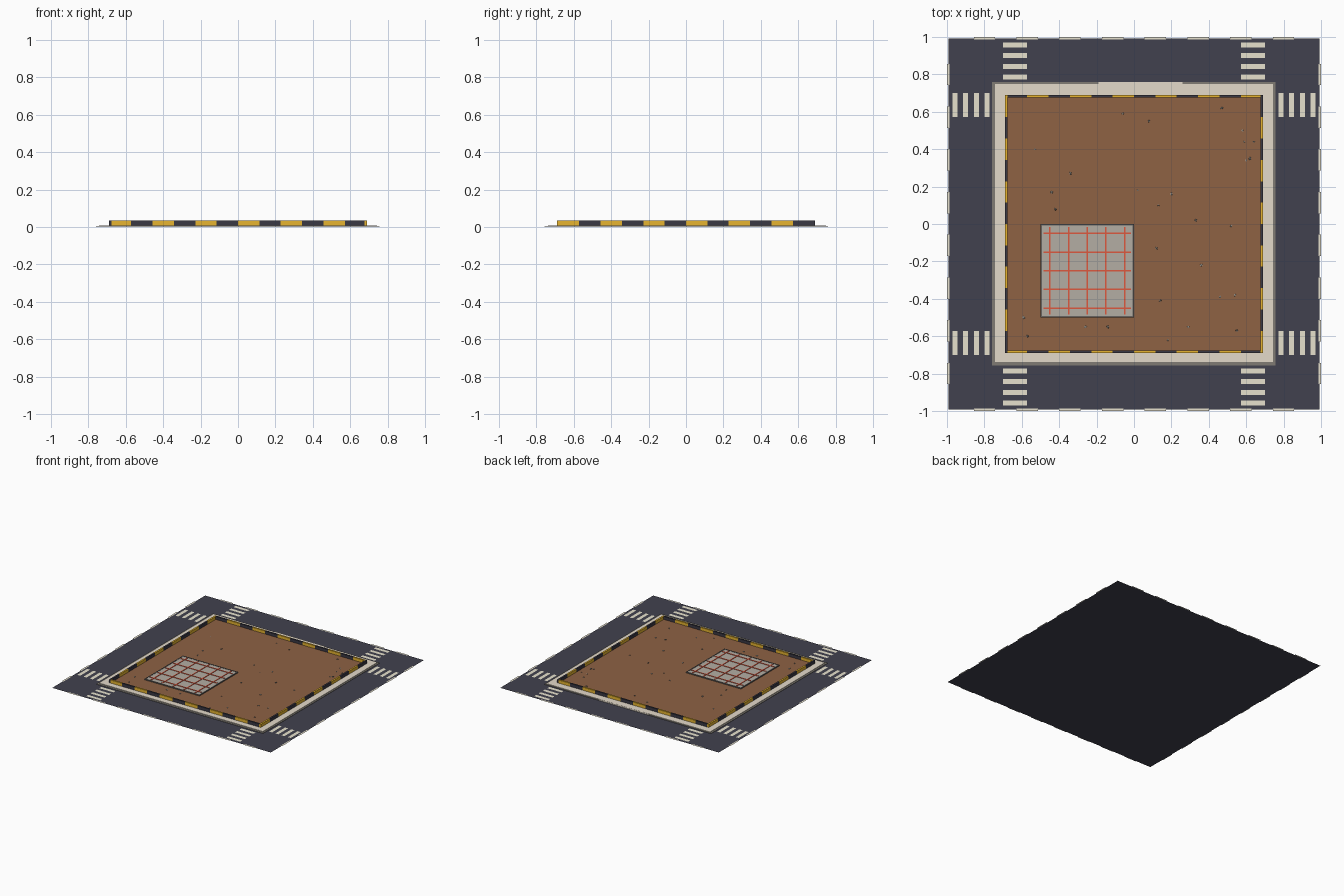
import bpy, bmesh, math, random
from mathutils import Matrix, Vector

if "Cube" in bpy.data.objects:
    bpy.data.objects.remove(bpy.data.objects["Cube"])

random.seed(4)


def material(name, r, g, b):
    lin = [((c / 255 + 0.055) / 1.055) ** 2.4 for c in (r, g, b)]
    m = bpy.data.materials.new(name)
    m.diffuse_color = (*lin, 1)
    m.use_nodes = True
    m.node_tree.nodes["Principled BSDF"].inputs["Base Color"].default_value = m.diffuse_color
    return m


ASPHALT = material("asphalt", 65, 65, 78)
PAINT = material("road paint", 232, 226, 206)
PAVING = material("pale paving", 228, 218, 202)
CURB = material("curb grey", 128, 123, 115)
DIRT = material("brown dirt", 142, 98, 68)
CONCRETE = material("concrete", 180, 174, 163)
FORM = material("formwork grey", 104, 101, 98)
RED = material("rust red", 222, 88, 62)
YELLOW = material("barrier yellow", 232, 182, 48)
DARK = material("barrier dark", 58, 56, 68)


def box(bm, x0, x1, y0, y1, z0, z1, mi=0, rot=None):
    """Add a box; a zero height gives a single upward face."""
    rot = rot or Matrix.Identity(4)
    if z1 > z0:
        vs = bmesh.ops.create_cube(bm, size=1)["verts"]
        for v in vs:
            v.co = Vector(((x0 + x1) / 2 + v.co.x * (x1 - x0),
                           (y0 + y1) / 2 + v.co.y * (y1 - y0),
                           (z0 + z1) / 2 + v.co.z * (z1 - z0)))
            v.co = rot @ v.co
        for f in {f for v in vs for f in v.link_faces}:
            f.material_index = mi
    else:
        pts = [(x0, y0), (x1, y0), (x1, y1), (x0, y1)]
        f = bm.faces.new([bm.verts.new(rot @ Vector((x, y, z0))) for x, y in pts])
        f.material_index = mi


def finish(name, bm, *mats):
    me = bpy.data.meshes.new(name)
    bm.to_mesh(me)
    bm.free()
    for m in mats:
        me.materials.append(m)
    ob = bpy.data.objects.new(name, me)
    bpy.context.collection.objects.link(ob)
    return ob


def single(name, mat, *dims):
    bm = bmesh.new()
    box(bm, *dims)
    return finish(name, bm, mat)


quarters = [Matrix.Rotation(k * math.pi / 2, 4, "Z") for k in range(4)]
STEP = 0.2285

# Road sheet
single("road", ASPHALT, -0.993, 0.993, -0.993, 0.993, 0, 0)

# Lane dashes along the outer edges
bm = bmesh.new()
for q in quarters:
    for i in range(8):
        c = (i - 3.5) * STEP
        box(bm, c - 0.057, c + 0.057, -1.0, -0.986, 0.0015, 0.0015, rot=q)
finish("lane_dashes", bm, PAINT)

# Crosswalk stripes, two crossings on each side
bm = bmesh.new()
for q in quarters:
    for s in (-1, 1):
        for i in range(4):
            c = -0.957 + i * 0.057
            box(bm, s * 0.637 - 0.064, s * 0.637 + 0.064,
                c - 0.0135, c + 0.0135, 0.0015, 0.0015, rot=q)
finish("crosswalks", bm, PAINT)

# Curb, pavement and driveway lip at the back
single("curb", CURB, -0.758, 0.756, -0.756, 0.758, 0.002, 0.005)
single("pavement", PAVING, -0.742, 0.742, -0.737, 0.748, 0.004, 0.008)
single("driveway_lip", PAVING, -0.19, 0.26, 0.74, 0.76, 0.003, 0.007)

# Dirt lot
single("dirt_lot", DIRT, -0.682, 0.682, -0.682, 0.682, 0.006, 0.0098)

# Striped barrier: the side runs own the corners, front and back fit between
bm = bmesh.new()
seg = STEP / 2
for k, q in enumerate(quarters):
    end = 0.69 if k % 2 else 0.676
    for i in range(12):
        x = -6 * seg + i * seg
        x0 = -end if i == 0 else x
        x1 = end if i == 11 else x + seg
        box(bm, x0, x1, -0.69, -0.676, 0.0085, 0.034, i % 2, q)
finish("barrier", bm, YELLOW, DARK)

# Foundation slab with formwork frame
single("foundation_slab", CONCRETE, -0.493, -0.007, -0.493, -0.007, 0.0085, 0.016)
bm = bmesh.new()
F0, F1, T = -0.5, 0.0, 0.008
box(bm, F0, F1, F0, F0 + T, 0.0085, 0.018)
box(bm, F0, F1, F1 - T, F1, 0.0085, 0.018)
box(bm, F0, F0 + T, F0 + T, F1 - T, 0.0085, 0.018)
box(bm, F1 - T, F1, F0 + T, F1 - T, 0.0085, 0.018)
finish("formwork", bm, FORM)

# Reinforcing bars laid as a grid
bm = bmesh.new()
for i in range(5):
    c = -0.45 + i * 0.1
    box(bm, c - 0.004, c + 0.004, -0.485, -0.015, 0.0155, 0.019)
    box(bm, -0.485, -0.015, c - 0.004, c + 0.004, 0.0155, 0.0195)
finish("reinforcing_bars", bm, RED)

# Scattered stones on the dirt
spots = [(-.06, .59), (.08, .55), (-.53, .4), (-.34, .27), (-.44, .17), (-.42, .08),
         (.02, .18), (.13, .1), (.2, .16), (.33, .02), (.52, -.01), (.12, -.13),
         (.36, -.22), (.46, -.39), (.54, -.38), (.14, -.41), (-.59, -.5), (-.57, -.6),
         (-.26, -.55), (-.14, -.55), (.29, -.55), (.55, -.57), (.18, -.62), (.47, .62),
         (.59, .44), (.64, .44), (.58, .5), (.62, .35), (.6, .34)]
bm = bmesh.new()
for i, (x, y) in enumerate(spots):
    r = random.uniform(0.005, 0.008)
    mat = (Matrix.Translation((x, y, 0.011)) @ Matrix.Rotation(random.random() * 6, 4, "Z")
           @ Matrix.Diagonal((1.2, 0.9, 0.7, 1)))
    vs = bmesh.ops.create_icosphere(bm, subdivisions=1, radius=r, matrix=mat)["verts"]
    for f in {f for v in vs for f in v.link_faces}:
        f.material_index = i % 2
finish("stones", bm, CONCRETE, CURB)
